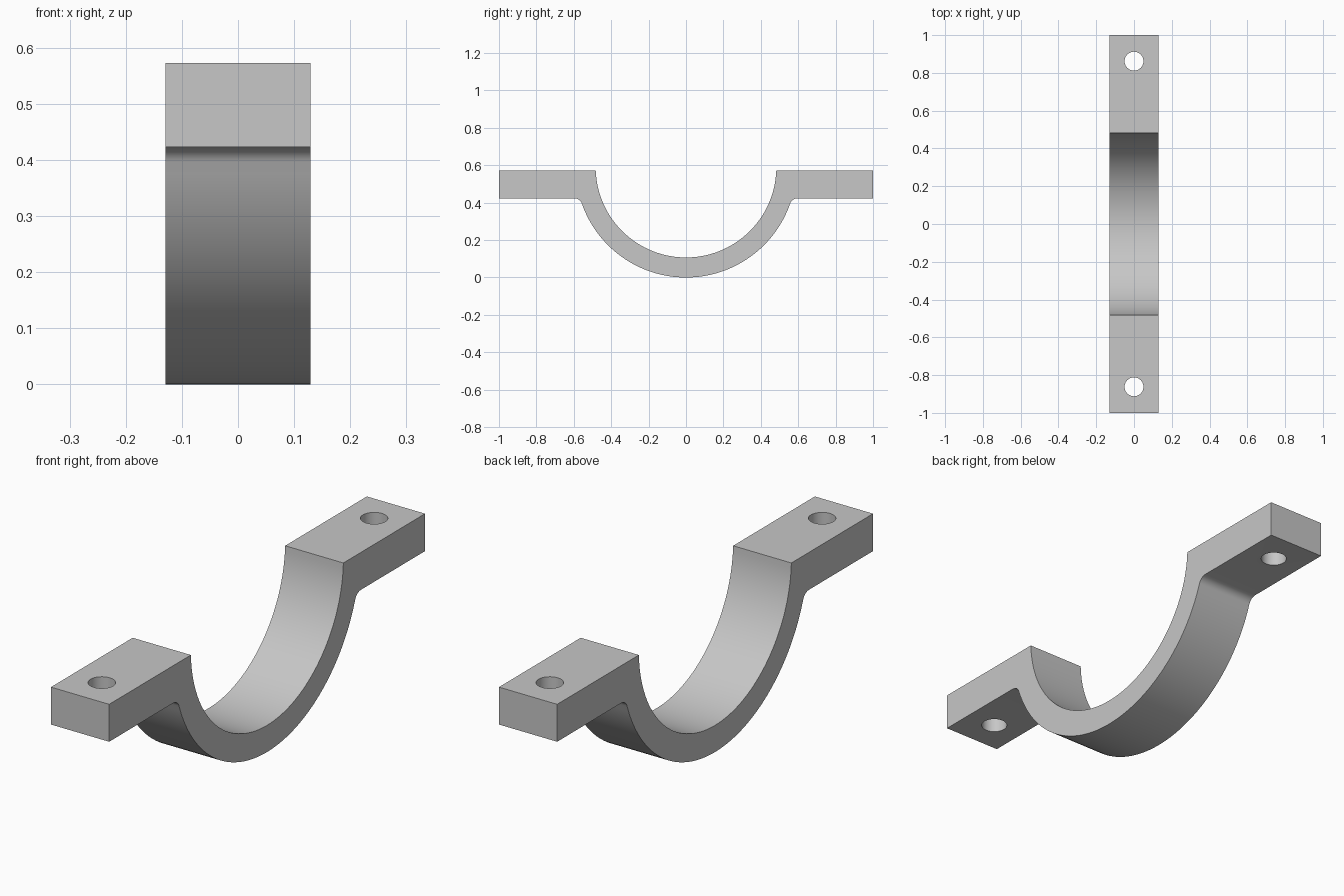
import bpy, bmesh
from math import sin, cos, pi, asin, acos, sqrt, radians

if "Cube" in bpy.data.objects:
    bpy.data.objects.remove(bpy.data.objects["Cube"])

HALF_WIDTH = 0.129
TOP, ARM_BOTTOM = 0.573, 0.423
CENTRE_Z, INNER_R, OUTER_R = 0.59, 0.483, 0.59
FILLET_R = 0.04
HOLE_Y, HOLE_R = 0.862, 0.05

grey = bpy.data.materials.new("plain_grey")
grey.use_nodes = True
grey.diffuse_color = (0.57, 0.57, 0.57, 1)
grey.node_tree.nodes["Principled BSDF"].inputs["Base Color"].default_value = grey.diffuse_color


def arc(cy, cz, r, start, end, steps):
    """Points (y, z) along an arc between two angles."""
    angles = [start + (end - start) * i / steps for i in range(steps + 1)]
    return [(cy + r * cos(a), cz + r * sin(a)) for a in angles]


# Half profile on +y: inner arc, arm, fillet, outer arc
fillet_z = ARM_BOTTOM - FILLET_R
reach = OUTER_R + FILLET_R
fillet_y = sqrt(reach ** 2 - (CENTRE_Z - fillet_z) ** 2)
join = -asin((CENTRE_Z - fillet_z) / reach)
rim = -asin((CENTRE_Z - TOP) / INNER_R)
half = arc(0, CENTRE_Z, INNER_R, -pi / 2, rim, 32)
half += [(1, TOP), (1, ARM_BOTTOM)]
half += arc(fillet_y, fillet_z, FILLET_R, pi / 2, pi + join, 8)
half += arc(0, CENTRE_Z, OUTER_R, join, -pi / 2, 32)[1:]
profile = half + [(-y, z) for y, z in reversed(half[1:-1])]

# Strap: the profile extruded across its width
bm = bmesh.new()
face = bm.faces.new([bm.verts.new((-HALF_WIDTH, y, z)) for y, z in profile])
swept = bmesh.ops.extrude_face_region(bm, geom=[face])["geom"]
bmesh.ops.translate(bm, vec=(2 * HALF_WIDTH, 0, 0),
                    verts=[g for g in swept if isinstance(g, bmesh.types.BMVert)])
bmesh.ops.recalc_face_normals(bm, faces=bm.faces)
mesh = bpy.data.meshes.new("saddle_clamp")
bm.to_mesh(mesh)
bm.free()
mesh.materials.append(grey)
clamp = bpy.data.objects.new("saddle_clamp", mesh)
bpy.context.collection.objects.link(clamp)

# Bolt holes through both arms
for side in (-1, 1):
    bpy.ops.mesh.primitive_cylinder_add(vertices=48, radius=HOLE_R, depth=0.4,
                                        location=(0, side * HOLE_Y, (TOP + ARM_BOTTOM) / 2))
    cutter = bpy.context.object
    cutter.name = "bolt_hole_cutter"
    cutter.hide_render = True
    cutter.data.materials.append(grey)
    cut = clamp.modifiers.new("bolt_hole", "BOOLEAN")
    cut.operation = "DIFFERENCE"
    cut.solver = "EXACT"
    cut.object = cutter
    bpy.ops.object.select_all(action="DESELECT")
    clamp.select_set(True)
    bpy.context.view_layer.objects.active = clamp
    bpy.ops.object.modifier_apply(modifier=cut.name)
    bpy.data.objects.remove(cutter)

bpy.ops.object.shade_smooth_by_angle(angle=radians(30))
